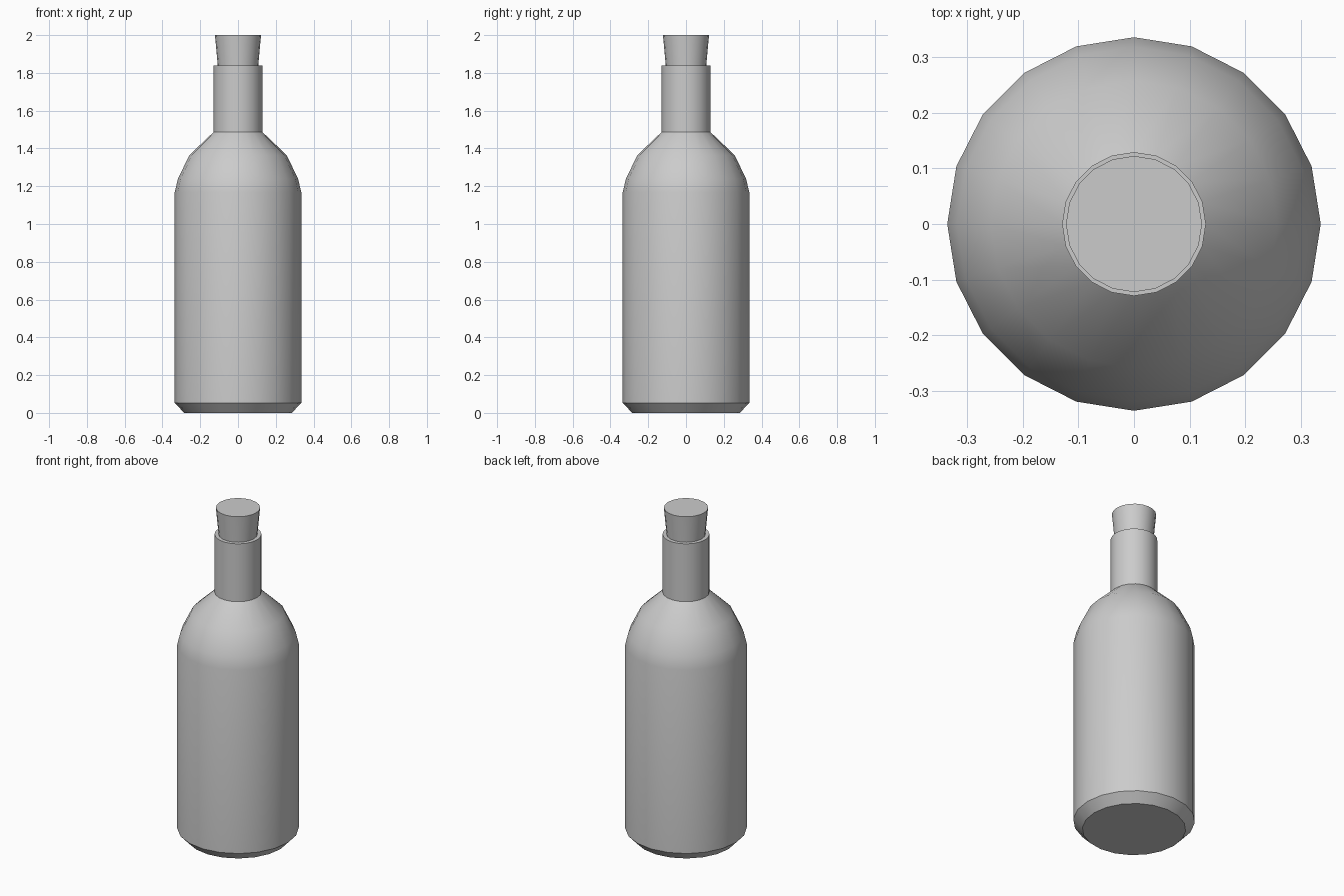
import bpy, bmesh, math

if "Cube" in bpy.data.objects:
    bpy.data.objects.remove(bpy.data.objects["Cube"])

SIDES = 20


def lathe(name, profile):
    """Revolve an (r, z) profile around z and cap both ends."""
    bm = bmesh.new()
    rings = []
    for r, z in profile:
        rings.append([bm.verts.new((r * math.cos(2 * math.pi * i / SIDES),
                                    r * math.sin(2 * math.pi * i / SIDES), z))
                      for i in range(SIDES)])
    for a, b in zip(rings, rings[1:]):
        for i in range(SIDES):
            j = (i + 1) % SIDES
            bm.faces.new((a[i], a[j], b[j], b[i]))
    bm.faces.new(rings[0][::-1])
    bm.faces.new(rings[-1])
    mesh = bpy.data.meshes.new(name)
    bm.to_mesh(mesh)
    bm.free()
    obj = bpy.data.objects.new(name, mesh)
    bpy.context.collection.objects.link(obj)
    bpy.ops.object.select_all(action='DESELECT')
    obj.select_set(True)
    bpy.context.view_layer.objects.active = obj
    bpy.ops.object.shade_smooth_by_angle(angle=math.radians(30))
    return obj


# Bottle: chamfered base, straight body, rounded shoulder, neck and mouth
lathe("bottle", [(0.285, 0), (0.335, 0.053), (0.335, 1.168), (0.318, 1.24),
                 (0.257, 1.365), (0.129, 1.487), (0.129, 1.838),
                 (0.107, 1.838), (0.101, 1.75)])

# Tapered cork plugged into the mouth
lathe("cork", [(0.100, 1.752), (0.107, 1.838), (0.122, 2.0)])
